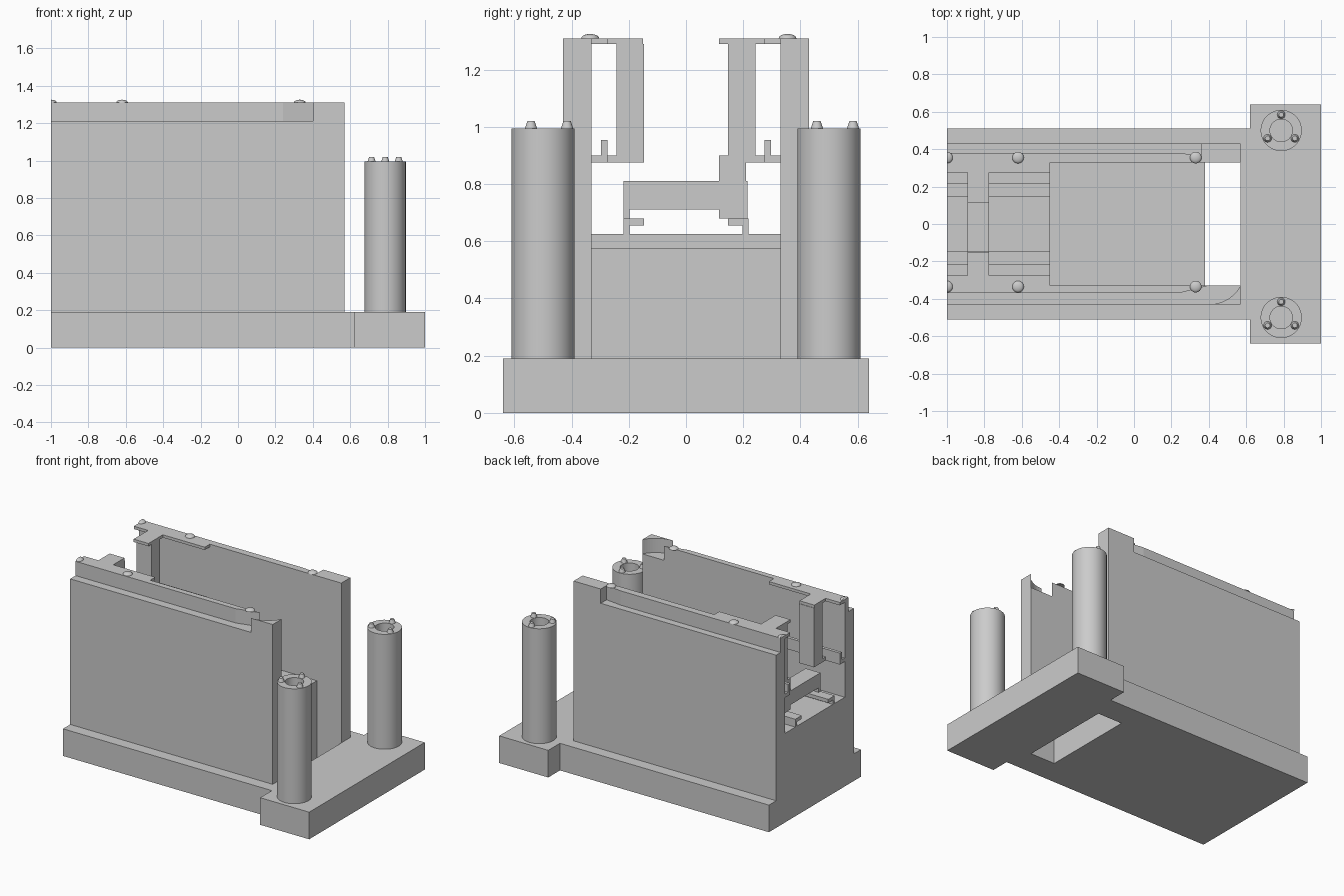
import bpy, bmesh, math
from mathutils import Matrix, Vector

if "Cube" in bpy.data.objects:
    bpy.data.objects.remove(bpy.data.objects["Cube"])

grey = bpy.data.materials.new("plain grey")
grey.diffuse_color = (0.6, 0.6, 0.6, 1)
grey.use_nodes = True
grey.node_tree.nodes["Principled BSDF"].inputs["Base Color"].default_value = grey.diffuse_color


def finish(name, bm, smooth=False):
    bmesh.ops.recalc_face_normals(bm, faces=bm.faces)
    mesh = bpy.data.meshes.new(name)
    bm.to_mesh(mesh)
    bm.free()
    mesh.materials.append(grey)
    obj = bpy.data.objects.new(name, mesh)
    bpy.context.collection.objects.link(obj)
    if smooth:
        bpy.ops.object.select_all(action='DESELECT')
        obj.select_set(True)
        bpy.context.view_layer.objects.active = obj
        bpy.ops.object.shade_smooth_by_angle(angle=math.radians(35))
    return obj


def prism(name, points, low, high, axis='z'):
    """Extrude an outline: (x, y) along z, or (y, z) along x."""
    bm = bmesh.new()
    place = (lambda a, b, c: (a, b, c)) if axis == 'z' else (lambda a, b, c: (c, a, b))
    face = bm.faces.new([bm.verts.new(place(a, b, low)) for a, b in points])
    top = bmesh.ops.extrude_face_region(bm, geom=[face])
    verts = [v for v in top['geom'] if isinstance(v, bmesh.types.BMVert)]
    bmesh.ops.translate(bm, verts=verts, vec=Vector(place(0, 0, high - low)))
    return finish(name, bm)


def box(name, x0, x1, y0, y1, z0, z1):
    y0, y1 = sorted((y0, y1))
    return prism(name, [(x0, y0), (x1, y0), (x1, y1), (x0, y1)], z0, z1)


def lathe(name, profile, x, y, steps=48, sweep=2 * math.pi):
    """Turn a (radius, z) profile; a half sweep faces +x."""
    bm = bmesh.new()
    start = -sweep / 2
    vs = [bm.verts.new((r * math.cos(start), r * math.sin(start), z)) for r, z in profile]
    es = [bm.edges.new(p) for p in zip(vs, vs[1:])]
    bmesh.ops.spin(bm, geom=vs + es, cent=(0, 0, 0), axis=(0, 0, 1), angle=sweep, steps=steps)
    bmesh.ops.remove_doubles(bm, verts=bm.verts, dist=0.0005)
    bmesh.ops.holes_fill(bm, edges=bm.edges, sides=0)
    bmesh.ops.transform(bm, matrix=Matrix.Translation((x, y, 0)), verts=bm.verts)
    return finish(name, bm, True)


# T-shaped base with a rectangular slot through it
base = prism("base", [(-1, -.51), (.62, -.51), (.62, -.64), (1, -.64),
                      (1, .64), (.62, .64), (.62, .51), (-1, .51)], 0, .19)
cutter = box("slot_cutter", .38, .57, -.33, .33, -.1, .3)
cutter.hide_render = True
cutter.hide_viewport = True
cut = base.modifiers.new("slot", 'BOOLEAN')
cut.operation = 'DIFFERENCE'
cut.solver = 'EXACT'
cut.object = cutter

# Inner block with a raised left part
prism_pts = [(-1, .19), (.38, .19), (.38, .575), (-.45, .575), (-.45, .625), (-1, .625)]
bm = bmesh.new()
f = bm.faces.new([bm.verts.new((x, -.33, z)) for x, z in prism_pts])
ext = bmesh.ops.extrude_face_region(bm, geom=[f])
bmesh.ops.translate(bm, verts=[v for v in ext['geom'] if isinstance(v, bmesh.types.BMVert)],
                    vec=(0, .66, 0))
finish("inner_block", bm)

# Side walls
for s, side in ((-1, "front"), (1, "back")):
    box(side + "_wall", -1, .57, s * .33, s * .43, .19, 1.21)

# Front wall top: tapering rim, gap and curved corner
prism("front_rim", [(-1, -.37), (.24, -.37), (.40, -.33), (-1, -.33)], 1.21, 1.31)
sweep_angle = math.asin(.17 / .1945)
arc = [(.40 + .1945 * math.sin(sweep_angle * i / 12),
        -.2355 - .1945 * math.cos(sweep_angle * i / 12)) for i in range(13)]
prism("front_corner", arc + [(.57, -.43)], 1.21, 1.31)

# Back wall top: rim running into a full corner block
prism("back_rim", [(-1, .33), (.57, .33), (.57, .43), (.36, .43), (.36, .365),
                   (.24, .38), (-1, .38)], 1.21, 1.31)

# Flanges, ledges, tabs and rails along the left part of both walls
for s, side in ((-1, "front"), (1, "back")):
    tip = .15 if s < 0 else .115
    box(side + "_flange", -1, -.45, s * .275, s * .33, 1.29, 1.31)
    box(side + "_flange_arm", -.89, -.775, s * tip, s * .275, 1.29, 1.31)
    box(side + "_ledge", -1, -.45, s * .275, s * .33, .875, .90)
    box(side + "_ledge_tab", -1, -.45, s * .275, s * .297, .90, .955)
    box(side + "_ledge_link", -.89, -.775, s * .24, s * .275, .875, .90)
    box(side + "_post", -.89, -.775, s * .147, s * .243, .875 if s < 0 else .90, 1.29)
    prism(side + "_rail", [(s * .218, .625), (s * .218, .68), (s * .147, .68),
                           (s * .147, .655), (s * .198, .655), (s * .198, .625)],
          -1, -.45, 'x')

# Cross bridge between the rails, rising to the back post
prism("cross_bridge", [(-.218, .68), (-.198, .68), (-.198, .712), (.115, .712), (.115, .68),
                       (.215, .68), (.215, .81), (.21, .81), (.21, .875), (.24, .875),
                       (.24, .90), (.115, .90), (.115, .81), (-.218, .81)], -.89, -.775, 'x')

# Shallow domes on the rims (halved at the left end)
dome = [(.031 * math.cos(a), 1.31 + .015 * math.sin(a))
        for a in (math.pi / 2 * i / 6 for i in range(7))]
for y in (-.335, .355):
    lathe("rim_dome", dome, -1, y, 12, math.pi)
    for x in (-.62, .33):
        lathe("rim_dome", dome, x, y, 24)

# Hollow towers with three tapered pegs each
for y in (-.5, .5):
    lathe("tower", [(.11, .19), (.11, .995), (.06, .995), (.06, .19)], .787, y)
    for k in range(3):
        a = math.radians(90 + 120 * k)
        lathe("tower_peg", [(.023, .99), (.013, 1.02), (0, 1.02)],
              .787 + .084 * math.cos(a), y + .084 * math.sin(a), 20)
